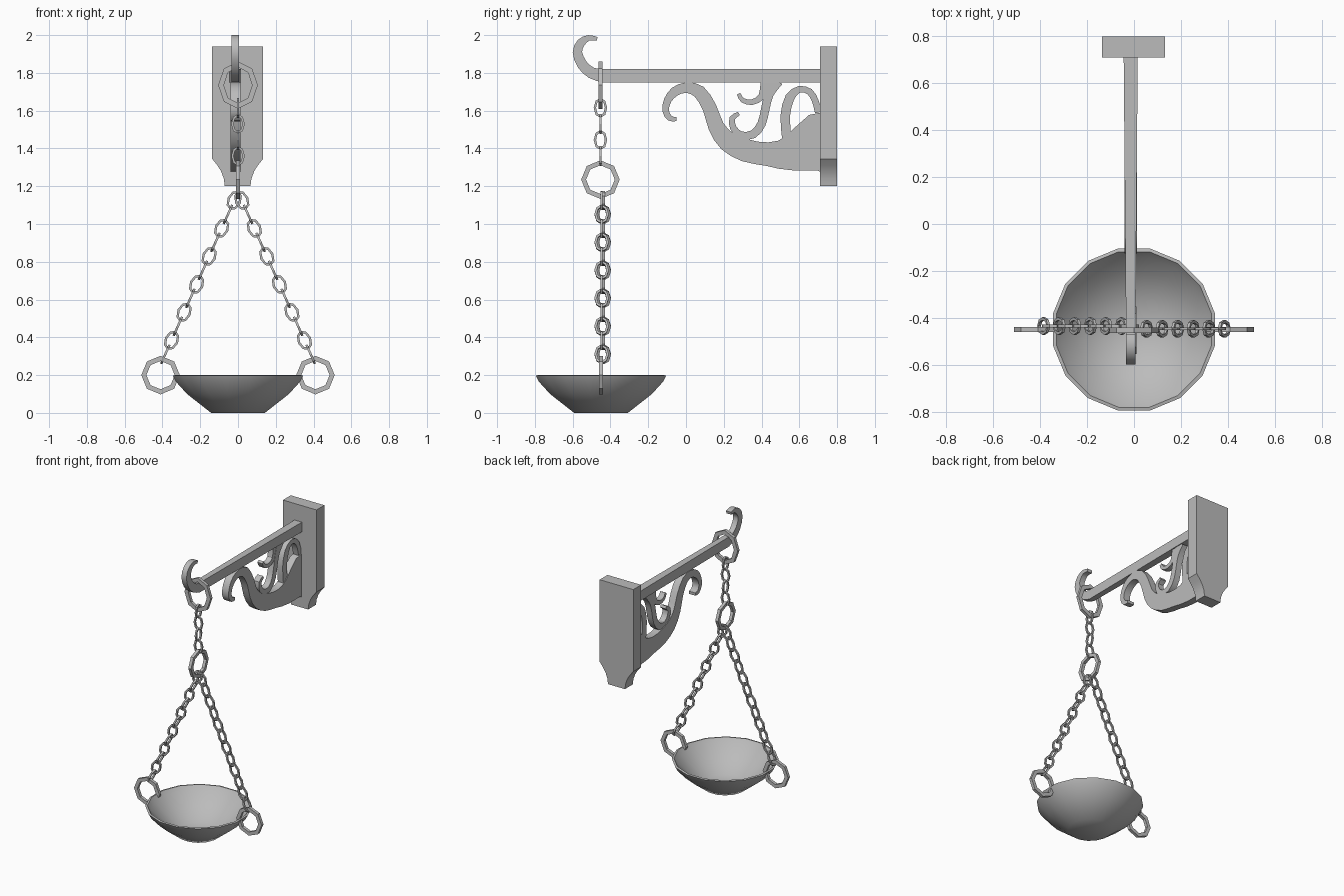
import bpy, bmesh, math
from mathutils import Vector, Matrix

cube = bpy.data.objects.get("Cube")
if cube:
    bpy.data.objects.remove(cube, do_unlink=True)

GREY = (0.5, 0.5, 0.5, 1)
iron = bpy.data.materials.new("grey_iron")
iron.use_nodes = True
iron.diffuse_color = GREY
iron.node_tree.nodes["Principled BSDF"].inputs["Base Color"].default_value = GREY

HANG_Y = -0.453   # plane of the hanging chain
BAR_X = -0.014    # centre line of the arm


def finish(bm, name, smooth=None):
    bmesh.ops.recalc_face_normals(bm, faces=bm.faces)
    mesh = bpy.data.meshes.new(name)
    bm.to_mesh(mesh)
    bm.free()
    mesh.materials.append(iron)
    obj = bpy.data.objects.new(name, mesh)
    bpy.context.collection.objects.link(obj)
    if smooth:
        bpy.ops.object.select_all(action='DESELECT')
        obj.select_set(True)
        bpy.context.view_layer.objects.active = obj
        bpy.ops.object.shade_smooth_by_angle(angle=math.radians(smooth))
    return obj


def catmull(a, b, c, d, t):
    return 0.5 * (2 * b + (c - a) * t + (2 * a - 5 * b + 4 * c - d) * t * t
                  + (3 * b - a - 3 * c + d) * t ** 3)


def ribbon(name, path, half, steps=2):
    """Flat scroll in the YZ plane; each path point is (y, z, width)."""
    p = [Vector(v) for v in path]
    p = [2 * p[0] - p[1]] + p + [2 * p[-1] - p[-2]]
    pts = [catmull(*p[i:i + 4], k / steps) for i in range(len(p) - 3) for k in range(steps)]
    pts.append(p[-2])
    bm = bmesh.new()
    rows = []
    for i, q in enumerate(pts):
        t = pts[min(i + 1, len(pts) - 1)] - pts[max(i - 1, 0)]
        n = Vector((-t.y, t.x)).normalized() * q.z / 2
        rows.append([bm.verts.new((BAR_X + sx * half, q.x + s * n.x, q.y + s * n.y))
                     for sx, s in ((-1, -1), (-1, 1), (1, 1), (1, -1))])
    for a, b in zip(rows, rows[1:]):
        for k in range(4):
            bm.faces.new((a[k], a[k - 1], b[k - 1], b[k]))
    bm.faces.new(rows[0])
    bm.faces.new(rows[-1])
    return finish(bm, name, 30)


def ring(name, centre, rx, rz, band, depth, turn=0.0, tilt=0.0):
    """Eight-sided ring facing the front, turned about its long axis, then tilted."""
    bm = bmesh.new()
    m = (Matrix.Translation(centre) @ Matrix.Rotation(tilt, 4, 'Y')
         @ Matrix.Rotation(turn, 4, 'Z'))
    rows = []
    for i in range(8):
        c, s = math.cos(i * math.pi / 4), math.sin(i * math.pi / 4)
        rows.append([bm.verts.new(m @ Vector((c * (rx - b), y, s * (rz - b))))
                     for b, y in ((0, -depth), (0, depth), (band, depth), (band, -depth))])
    for i in range(8):
        a, b = rows[i - 1], rows[i]
        for k in range(4):
            bm.faces.new((a[k], a[k - 1], b[k - 1], b[k]))
    return finish(bm, name)


# Wall plate with a waisted foot
side = [(0.135, 1.94), (0.135, 1.345), (0.107, 1.31), (0.088, 1.28), (0.073, 1.24), (0.068, 1.2)]
outline = side + [(-x, z) for x, z in reversed(side)]
bm = bmesh.new()
face = bm.faces.new([bm.verts.new((x - 0.002, 0.71, z)) for x, z in outline])
out = bmesh.ops.extrude_face_region(bm, geom=[face])
bmesh.ops.translate(bm, vec=(0, 0.09, 0),
                    verts=[v for v in out["geom"] if isinstance(v, bmesh.types.BMVert)])
finish(bm, "wall_plate", 30)

# Arm, slightly narrower toward the hook
bm = bmesh.new()
bmesh.ops.create_cube(bm, size=1)
for v in bm.verts:
    half = 0.03 if v.co.y > 0 else 0.02
    v.co = Vector((BAR_X + math.copysign(half, v.co.x),
                   0.72 if v.co.y > 0 else -0.45,
                   1.82 if v.co.z > 0 else 1.75))
finish(bm, "arm")

# Hook at the end of the arm
ribbon("hook", [(-0.44, 1.785, 0.07), (-0.50, 1.80, 0.06), (-0.55, 1.845, 0.055),
                (-0.575, 1.91, 0.05), (-0.555, 1.96, 0.045), (-0.515, 1.985, 0.03),
                (-0.47, 1.98, 0.02)], 0.02)

# Scrollwork under the arm
ribbon("main_scroll", [(-0.05, 1.555, 0.02), (-0.085, 1.56, 0.03), (-0.108, 1.60, 0.035),
                       (-0.097, 1.655, 0.04), (-0.06, 1.70, 0.05), (0, 1.722, 0.055),
                       (0.07, 1.70, 0.07), (0.125, 1.615, 0.075), (0.16, 1.515, 0.085),
                       (0.22, 1.437, 0.105), (0.315, 1.39, 0.12), (0.43, 1.37, 0.125),
                       (0.55, 1.373, 0.185), (0.70, 1.43, 0.31), (0.74, 1.43, 0.31)], 0.026)
ribbon("middle_scroll", [(0.475, 1.76, 0.08), (0.44, 1.69, 0.05), (0.42, 1.61, 0.045),
                         (0.40, 1.53, 0.045), (0.355, 1.475, 0.045), (0.29, 1.47, 0.04),
                         (0.25, 1.51, 0.035), (0.245, 1.56, 0.03), (0.28, 1.585, 0.02)], 0.022)
ribbon("small_scroll", [(0.42, 1.75, 0.05), (0.40, 1.675, 0.035), (0.35, 1.645, 0.03),
                        (0.30, 1.655, 0.025), (0.278, 1.69, 0.02)], 0.02)
ribbon("rear_scroll", [(0.535, 1.44, 0.05), (0.525, 1.57, 0.05), (0.55, 1.67, 0.05),
                       (0.60, 1.713, 0.035), (0.655, 1.70, 0.035), (0.685, 1.65, 0.035),
                       (0.70, 1.59, 0.035)], 0.022)

# Large rings
QUARTER = math.pi / 2
ring("hook_ring", (0, HANG_Y, 1.735), 0.105, 0.125, 0.03, 0.011)
ring("joining_ring", (0, HANG_Y, 1.235), 0.102, 0.102, 0.026, 0.011, QUARTER)

# Short upper chain
for i in range(4):
    ring(f"upper_link_{i + 1}", (0, HANG_Y, 1.615 - i * 0.085), 0.036, 0.053, 0.013, 0.006,
         QUARTER * (1 - i % 2))

# Two slanting chains, each ending in a bowl ring
for name, s, y in (("left", 1, -0.447), ("right", -1, -0.435)):
    start, end = Vector((0.02, y, 1.125)), Vector((0.385, y, 0.31))
    slant = math.atan2(end.x - start.x, start.z - end.z)
    for i in range(12):
        p = start.lerp(end, i / 11)
        ring(f"{name}_link_{i + 1}", (s * p.x, y, p.z), 0.038, 0.055, 0.013, 0.006,
             QUARTER * (i % 2), -s * slant)
    ring(f"{name}_bowl_ring", (s * 0.41, -0.45, 0.2), 0.102, 0.102, 0.027, 0.011)

# Bowl turned from a thin-walled profile
profile = [(0.145, 0), (0.275, 0.1), (0.335, 0.165), (0.352, 0.197), (0.338, 0.2),
           (0.315, 0.17), (0.255, 0.115), (0.135, 0.022)]
SIDES = 16
bm = bmesh.new()
rows = []
for i in range(SIDES):
    a = (i + 0.5) * math.tau / SIDES
    rows.append([bm.verts.new((r * math.cos(a), -0.45 + r * math.sin(a), z)) for r, z in profile])
for i in range(SIDES):
    a, b = rows[i - 1], rows[i]
    for k in range(len(profile) - 1):
        bm.faces.new((a[k], b[k], b[k + 1], a[k + 1]))
bm.faces.new([r[0] for r in rows])
bm.faces.new([r[-1] for r in rows])
finish(bm, "bowl", 60)
